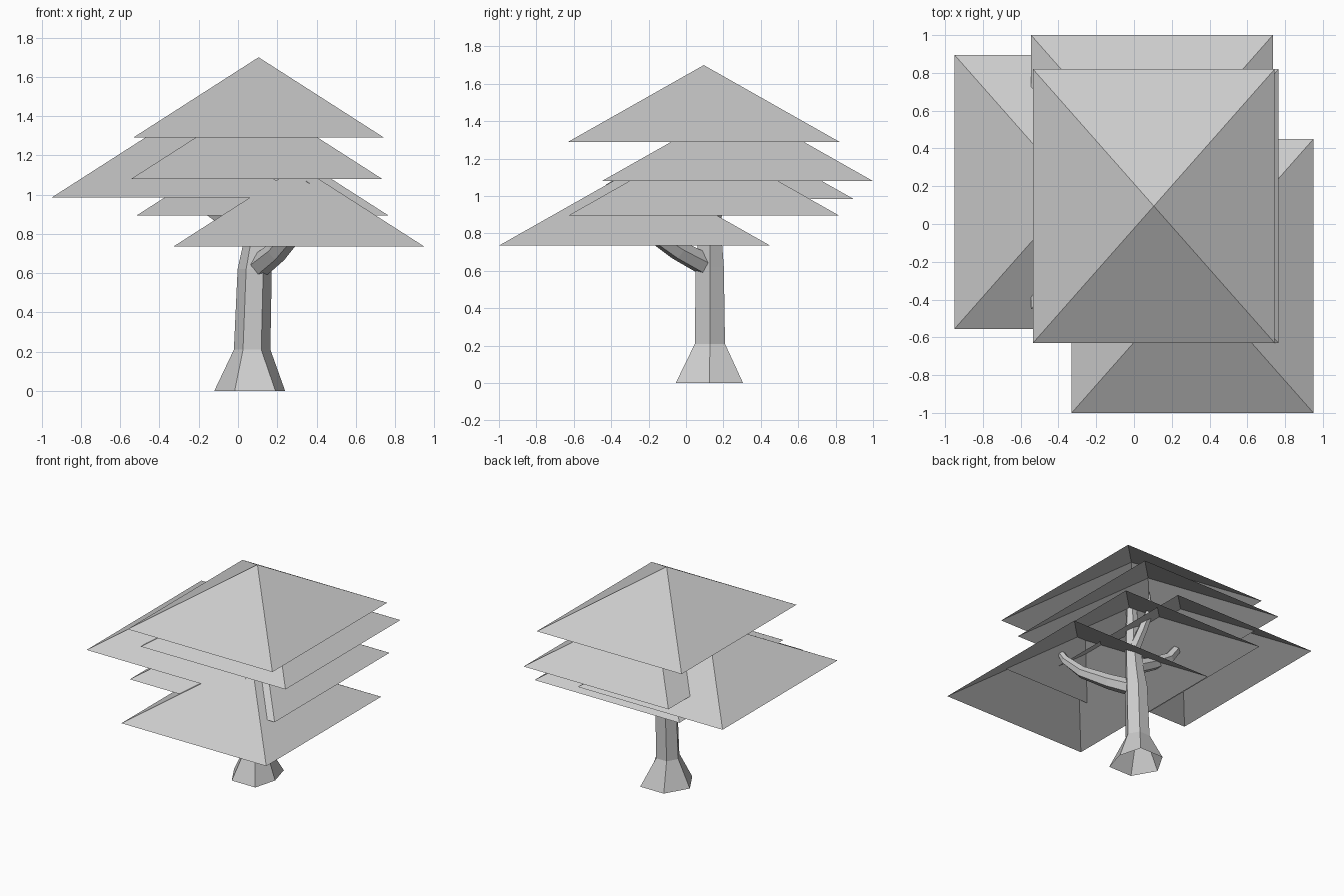
import bpy, bmesh, math
from mathutils import Vector

if "Cube" in bpy.data.objects:
    bpy.data.objects.remove(bpy.data.objects["Cube"])

grey = bpy.data.materials.new("light_grey")
grey.diffuse_color = (0.6, 0.6, 0.6, 1)
grey.use_nodes = True
grey.node_tree.nodes["Principled BSDF"].inputs["Base Color"].default_value = grey.diffuse_color


def finish(name, bm):
    bmesh.ops.recalc_face_normals(bm, faces=bm.faces)
    me = bpy.data.meshes.new(name)
    bm.to_mesh(me)
    bm.free()
    me.materials.append(grey)
    ob = bpy.data.objects.new(name, me)
    bpy.context.collection.objects.link(ob)
    return ob


def limb(name, path, upright=False, base_tip=None):
    """Six-sided tapering tube through (x, y, z, radius), open at the root."""
    bm = bmesh.new()
    pts = [Vector(p[:3]) for p in path]
    rings = []
    for i, p in enumerate(path):
        d = pts[min(i + 1, len(pts) - 1)] - pts[max(i - 1, 0)]
        if upright:
            d = Vector((0, 0, 1))
            ax, ay = Vector((1, 0, 0)), Vector((0, 1, 0))
        else:
            d.normalize()
            ax = d.cross(Vector((0, 0, 1))).normalized()
            ay = d.cross(ax)
        ring = []
        for k in range(6):
            a = k * math.pi / 3
            ring.append(bm.verts.new(pts[i] + (ax * math.cos(a) + ay * math.sin(a)) * p[3]))
        rings.append(ring)
    if base_tip is not None:
        rings[0][0].co.x = base_tip
    for lo, hi in zip(rings, rings[1:]):
        for k in range(6):
            n = (k + 1) % 6
            bm.faces.new((lo[k], lo[n], hi[n], hi[k]))
    bm.faces.new(rings[-1])
    return finish(name, bm)


def canopy(name, cx, cy, z):
    """Hollow four-sided roof of leaves, open underneath."""
    hx, hy, h = 0.64, 0.725, 0.41
    bm = bmesh.new()
    base = [bm.verts.new((cx + sx * hx, cy + sy * hy, z))
            for sx, sy in ((-1, -1), (1, -1), (1, 1), (-1, 1))]
    apex = bm.verts.new((cx, cy, z + h))
    for k in range(4):
        bm.faces.new((base[k], base[(k + 1) % 4], apex))
    return finish(name, bm)


# Trunk with flared foot
limb("trunk", [(0.087, 0.125, 0, 0.208), (0.072, 0.128, 0.21, 0.093),
               (0.085, 0.127, 0.62, 0.087), (0.105, 0.128, 0.78, 0.072),
               (0.11, 0.11, 1.05, 0.055), (0.105, 0.095, 1.35, 0.038),
               (0.105, 0.095, 1.55, 0.02)], upright=True, base_tip=0.24)

# Branches, each holding up one canopy
limb("front_branch", [(0.10, 0.11, 0.63, 0.062), (0.20, -0.04, 0.71, 0.056),
                      (0.31, -0.22, 0.83, 0.045), (0.36, -0.35, 0.97, 0.034),
                      (0.37, -0.41, 1.07, 0.024)])
limb("left_branch", [(0.09, 0.13, 0.80, 0.055), (-0.06, 0.14, 0.88, 0.05),
                     (-0.20, 0.16, 0.97, 0.042), (-0.29, 0.17, 1.10, 0.034),
                     (-0.31, 0.17, 1.22, 0.024)])
limb("back_branch", [(0.11, 0.12, 0.93, 0.045), (0.105, 0.22, 1.07, 0.038),
                     (0.095, 0.29, 1.20, 0.03), (0.095, 0.29, 1.38, 0.015)])

# Overlapping canopies: centre x, centre y, rim height
for name, cx, cy, z in (("top_canopy", 0.105, 0.095, 1.29),
                        ("back_canopy", 0.095, 0.275, 1.08),
                        ("left_canopy", -0.31, 0.17, 0.985),
                        ("middle_canopy", 0.125, 0.095, 0.895),
                        ("front_canopy", 0.31, -0.275, 0.735)):
    canopy(name, cx, cy, z)
